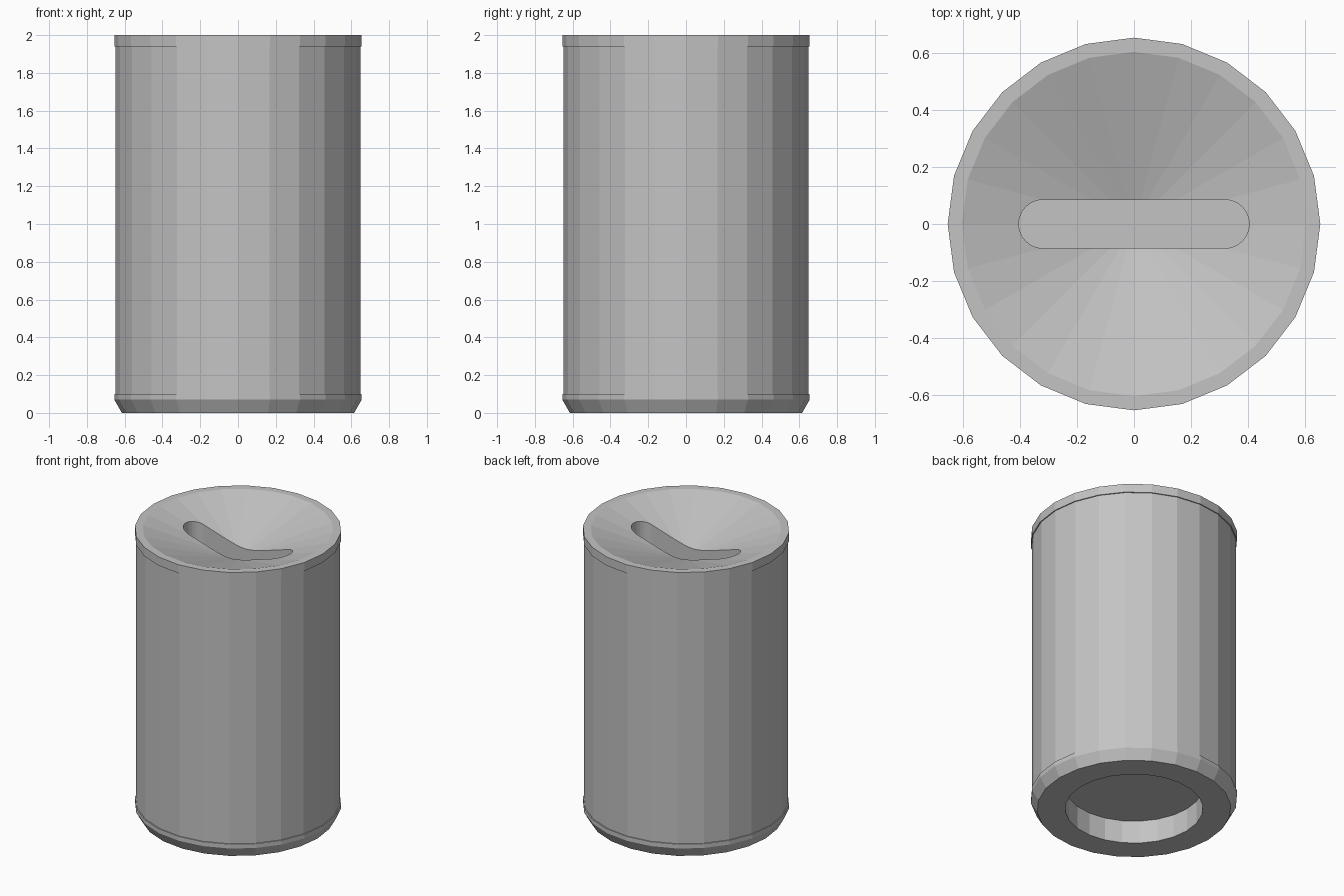
import bpy, bmesh
from math import pi, sin, cos

SIDES = 24
SLOT_HALF, SLOT_R = 0.32, 0.085      # slot end centres and half width
SLOT_FLOOR = 1.55

if "Cube" in bpy.data.objects:
    bpy.data.objects.remove(bpy.data.objects["Cube"])

grey = bpy.data.materials.new("plain grey")
grey.use_nodes = True
colour = (0.55, 0.55, 0.55, 1)
grey.diffuse_color = colour
grey.node_tree.nodes["Principled BSDF"].inputs["Base Color"].default_value = colour


def add_object(name, bm):
    bmesh.ops.recalc_face_normals(bm, faces=bm.faces)
    mesh = bpy.data.meshes.new(name)
    bm.to_mesh(mesh)
    bm.free()
    mesh.materials.append(grey)
    obj = bpy.data.objects.new(name, mesh)
    bpy.context.collection.objects.link(obj)
    return obj


def lathe(name, profile):
    """Turn a profile of (radius, height) points around z."""
    bm = bmesh.new()
    rings = []
    for r, z in profile:
        if r == 0:
            rings.append([bm.verts.new((0, 0, z))] * SIDES)
        else:
            angles = [2 * pi * i / SIDES for i in range(SIDES)]
            rings.append([bm.verts.new((r * cos(a), r * sin(a), z)) for a in angles])
    for low, high in zip(rings, rings[1:]):
        for i in range(SIDES):
            j = (i + 1) % SIDES
            corners = dict.fromkeys((low[i], low[j], high[j], high[i]))
            bm.faces.new(list(corners))
    return add_object(name, bm)


# Canister: recessed underside, chamfered foot, wall, top rim, conical dish
canister = lathe("canister", [
    (0, 0.16), (0.437, 0.16), (0.437, 0), (0.615, 0),
    (0.655, 0.07), (0.655, 0.10), (0.648, 0.10),
    (0.648, 1.94), (0.655, 1.94), (0.655, 2), (0.605, 2), (0, 1.80)])

# Round-ended slot cutter
bm = bmesh.new()
outline = []
for side in (1, -1):
    for i in range(17):
        a = pi * (i / 16 - 0.5)
        outline.append(bm.verts.new((side * (SLOT_HALF + SLOT_R * cos(a)),
                                     side * SLOT_R * sin(a), SLOT_FLOOR)))
floor = bm.faces.new(outline)
top = bmesh.ops.extrude_face_region(bm, geom=[floor], use_keep_orig=True)
lifted = [v for v in top["geom"] if isinstance(v, bmesh.types.BMVert)]
bmesh.ops.translate(bm, verts=lifted, vec=(0, 0, 0.7))
cutter = add_object("slot_cutter", bm)
cutter.hide_render = True

# Cut the slot into the dish
cut = canister.modifiers.new("slot", 'BOOLEAN')
cut.operation = 'DIFFERENCE'
cut.solver = 'EXACT'
cut.object = cutter
bpy.context.view_layer.objects.active = canister
canister.select_set(True)
bpy.ops.object.modifier_apply(modifier=cut.name)
bpy.data.objects.remove(cutter)
